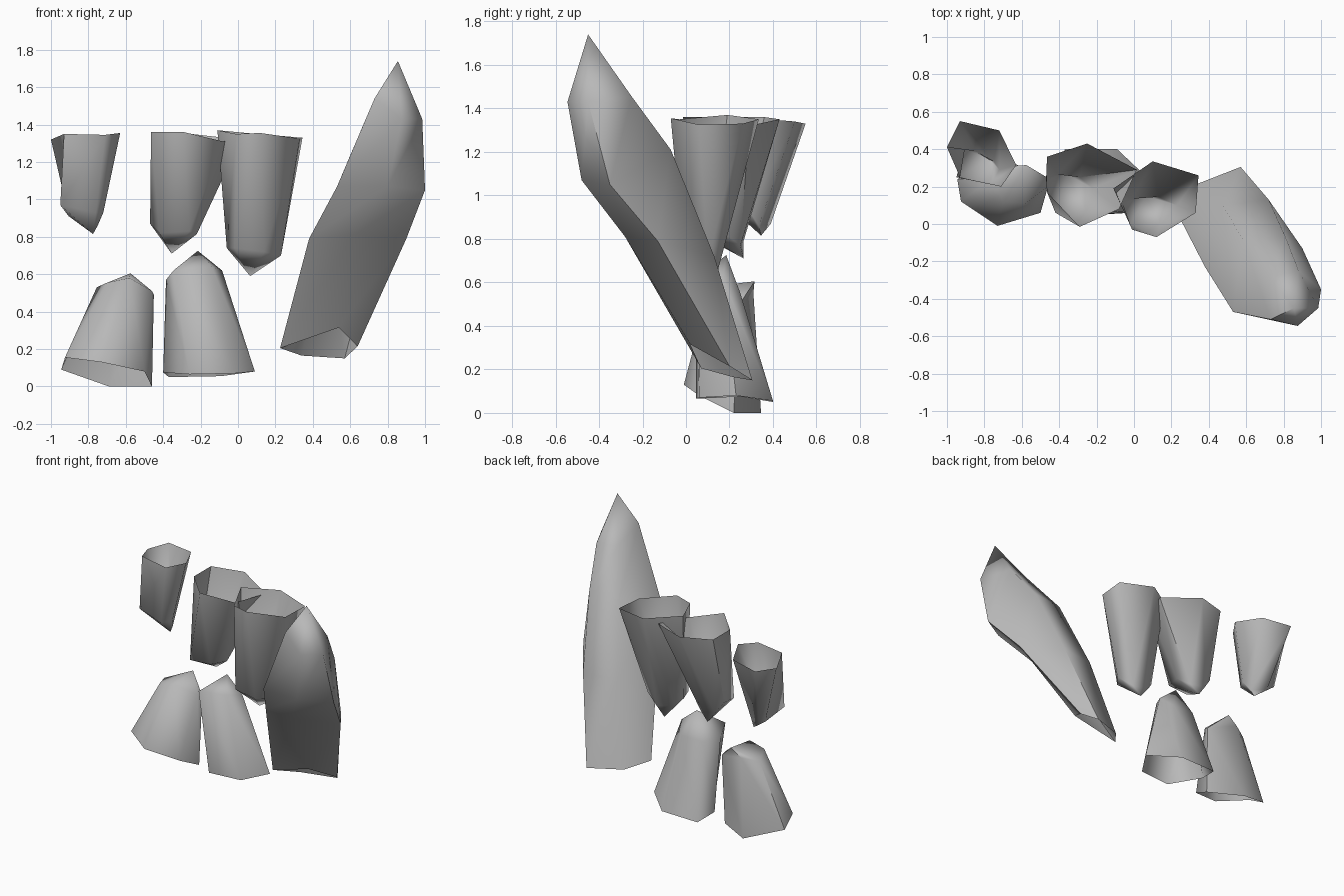
import bpy, math

grey = bpy.data.materials.new("stone_grey")
grey.diffuse_color = (0.48, 0.48, 0.48, 1)


def shell(name, rings, tip):
    """Open faceted shell: matching rings joined by quads and closed by a fan at the tip."""
    n = len(rings[0])
    verts = [p for r in rings for p in r] + [tip]
    faces = []
    for k in range(len(rings) - 1):
        for i in range(n):
            j = (i + 1) % n
            faces.append((k * n + i, k * n + j, (k + 1) * n + j, (k + 1) * n + i))
    last = (len(rings) - 1) * n
    faces += [(last + i, last + (i + 1) % n, len(verts) - 1) for i in range(n)]
    me = bpy.data.meshes.new(name)
    me.from_pydata(verts, [], faces)
    me.materials.append(grey)
    ob = bpy.data.objects.new(name, me)
    bpy.context.collection.objects.link(ob)
    # outward normals, then smooth the gentle folds only
    bpy.ops.object.select_all(action='DESELECT')
    ob.select_set(True)
    bpy.context.view_layer.objects.active = ob
    bpy.ops.object.mode_set(mode='EDIT')
    bpy.ops.mesh.select_all(action='SELECT')
    bpy.ops.mesh.normals_make_consistent(inside=False)
    bpy.ops.object.mode_set(mode='OBJECT')
    bpy.ops.object.shade_smooth_by_angle(angle=math.radians(72))


# Upper row: rim (left, back, back, right, front, front), lower ring, point
shell("upper_tooth_left", [
    [(-1.0, .41, 1.32), (-.93, .55, 1.33), (-.72, .50, 1.34),
     (-.63, .315, 1.355), (-.71, .20, 1.345), (-.93, .25, 1.35)],
    [(-.905, .40, .91), (-.85, .39, .87), (-.75, .335, .86),
     (-.72, .29, .93), (-.76, .22, .93), (-.95, .25, .97)]],
    (-.775, .345, .815))

shell("upper_tooth_middle", [
    [(-.465, .36, 1.36), (-.25, .43, 1.35), (.015, .29, 1.32),
     (-.08, .08, 1.31), (-.29, -.015, 1.36), (-.465, .17, 1.36)],
    [(-.47, .24, .87), (-.41, .265, .79), (-.29, .25, .77),
     (-.22, .19, .815), (-.26, .06, .83), (-.42, .06, .82)]],
    (-.355, .265, .71))

shell("upper_tooth_right", [
    [(-.11, .19, 1.37), (.10, .335, 1.35), (.345, .26, 1.33),
     (.33, .06, 1.325), (.12, -.07, 1.355), (-.01, -.03, 1.35)],
    [(-.06, .11, .74), (-.01, .135, .68), (.13, .145, .65),
     (.23, .10, .70), (.14, -.01, .72), (-.02, .0, .74)]],
    (.065, .15, .59))

# Lower row: base rim, upper ring, point
shell("lower_tooth_left", [
    [(-.945, .24, .09), (-.69, .345, 0), (-.46, .22, 0),
     (-.50, .06, .08), (-.73, -.01, .13), (-.925, .12, .155)],
    [(-.755, .25, .53), (-.65, .31, .55), (-.45, .24, .49),
     (-.46, .20, .51), (-.58, .11, .58), (-.70, .12, .555)]],
    (-.575, .315, .605))

shell("lower_tooth_right", [
    [(-.40, .25, .075), (-.37, .40, .05), (-.09, .40, .055),
     (.09, .23, .08), (-.02, .06, .07), (-.26, .045, .065)],
    [(-.385, .16, .57), (-.31, .25, .55), (-.14, .25, .55),
     (-.085, .17, .62), (-.14, .07, .64), (-.345, .05, .62)]],
    (-.215, .185, .725))

# Long leaning tusk: base, two middle rings, shoulder ring, point
shell("long_tusk", [
    [(.225, .07, .205), (.54, .02, .315), (.64, .20, .215), (.57, .305, .15), (.34, .215, .165)],
    [(.38, -.23, .79), (.62, -.28, .81), (.90, -.13, .79), (.72, .13, .72), (.475, .10, .72)],
    [(.53, -.47, 1.07), (.80, -.48, 1.07), (1.0, -.35, 1.05), (.81, -.07, 1.21), (.585, -.09, 1.20)],
    [(.73, -.51, 1.54), (.875, -.545, 1.43), (.985, -.45, 1.43), (.88, -.25, 1.455), (.73, -.28, 1.47)]],
    (.855, -.45, 1.74))
